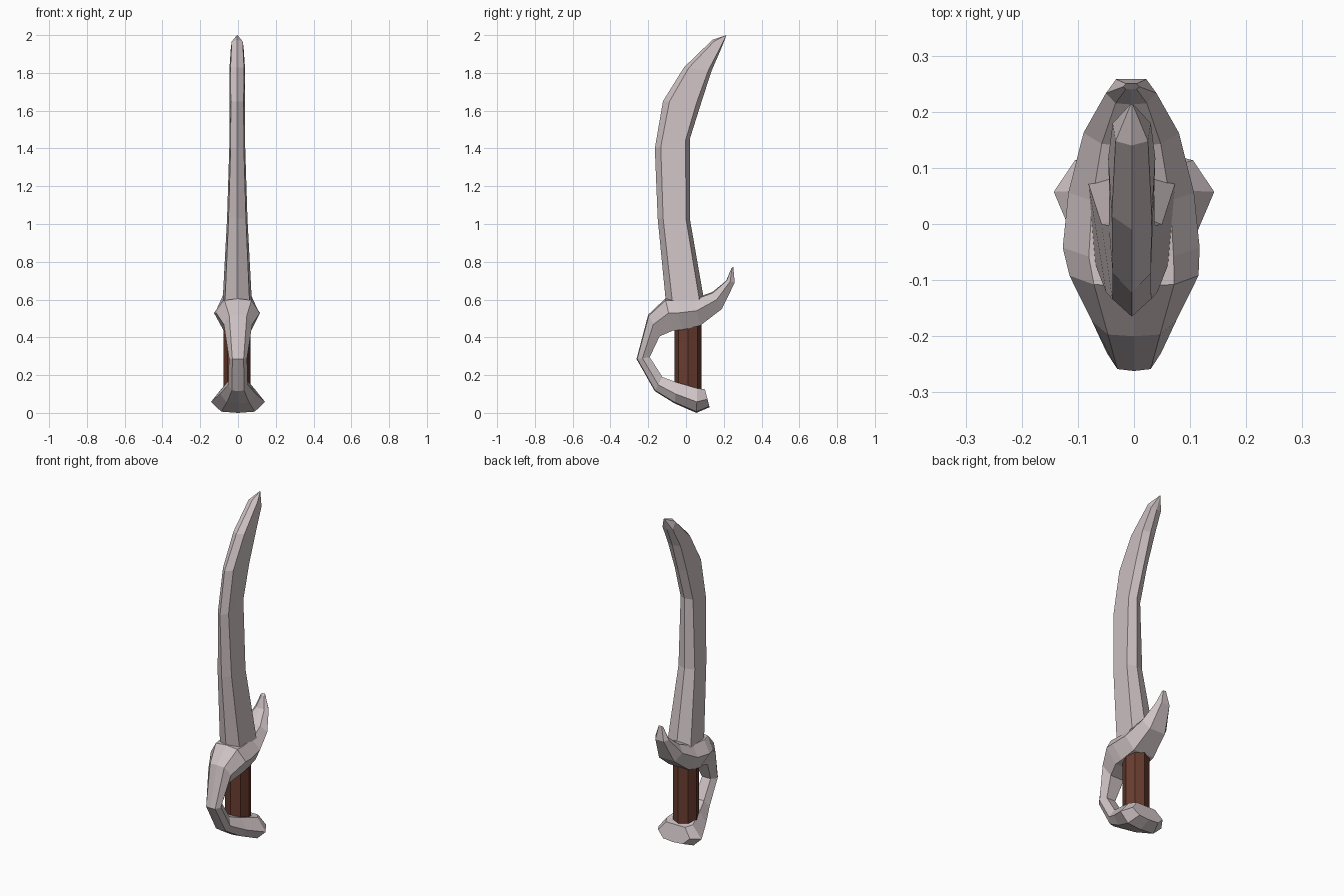
import bpy, bmesh, math
from mathutils import Vector

if "Cube" in bpy.data.objects:
    bpy.data.objects.remove(bpy.data.objects["Cube"])


def material(name, rgb):
    m = bpy.data.materials.new(name)
    m.diffuse_color = (*rgb, 1)
    m.use_nodes = True
    m.node_tree.nodes["Principled BSDF"].inputs["Base Color"].default_value = m.diffuse_color
    return m


steel = material("pale steel", (0.62, 0.54, 0.55))
wood = material("brown wood", (0.14, 0.046, 0.028))


def loft(name, rings, mat):
    """Skin a list of equal-sized point rings and cap both ends."""
    bm = bmesh.new()
    loops = [[bm.verts.new(p) for p in ring] for ring in rings]
    n = len(loops[0])
    for a, b in zip(loops, loops[1:]):
        for i in range(n):
            j = (i + 1) % n
            bm.faces.new((a[i], a[j], b[j], b[i]))
    bm.faces.new(loops[0])
    bm.faces.new(loops[-1])
    bmesh.ops.remove_doubles(bm, verts=bm.verts, dist=0.0005)
    bmesh.ops.recalc_face_normals(bm, faces=bm.faces)
    me = bpy.data.meshes.new(name)
    bm.to_mesh(me)
    bm.free()
    me.materials.append(mat)
    ob = bpy.data.objects.new(name, me)
    bpy.context.collection.objects.link(ob)
    return ob


def section(first, second, profile, width, cx=0.0):
    """Ring across the yz line first-second; profile holds (x share, position)."""
    a, b = Vector((cx, *first)), Vector((cx, *second))
    return [a.lerp(b, t) + Vector((s * width, 0, 0)) for s, t in profile]


# Curved blade: ridge at the front, bevelled back edge
blade_profile = [(0, 0), (0.85, 0.17), (1, 0.88), (0, 1), (-1, 0.88), (-0.85, 0.17)]
blade = [
    ((-0.105, 0.57), (0.095, 0.60), 0.077),
    ((-0.15, 1.03), (0.02, 1.03), 0.054),
    ((-0.165, 1.40), (0.02, 1.45), 0.041),
    ((-0.122, 1.65), (0.08, 1.64), 0.040),
    ((-0.01, 1.83), (0.135, 1.81), 0.042),
    ((0.14, 1.975), (0.185, 1.925), 0.034),
    ((0.213, 2.0), (0.214, 1.999), 0.002),
]
loft("blade", [section(a, b, blade_profile, w, -0.004) for a, b, w in blade], steel)

# Guard, hand bow and pommel as one swept piece: outer point, inner point, half width
guard_profile = [(0, 0), (0.62, 0.05), (1, 0.45), (0.6, 1),
                 (-0.6, 1), (-1, 0.45), (-0.62, 0.05)]
guard = [
    ((0.25, 0.775), (0.24, 0.765), 0.015),
    ((0.258, 0.69), (0.213, 0.70), 0.045),
    ((0.19, 0.55), (0.14, 0.64), 0.085),
    ((0.075, 0.462), (0.04, 0.605), 0.112),
    ((-0.02, 0.44), (-0.06, 0.602), 0.122),
]
# Past the grip the outside of the sweep is the front of the hand bow
bow = [
    ((-0.11, 0.605), (-0.07, 0.435), 0.115),
    ((-0.20, 0.52), (-0.14, 0.405), 0.075),
    ((-0.262, 0.285), (-0.192, 0.295), 0.048),
    ((-0.165, 0.115), (-0.125, 0.19), 0.052),
    ((-0.06, 0.05), (-0.05, 0.162), 0.095),
    ((0.055, 0.0), (0.06, 0.13), 0.143),
    ((0.125, 0.03), (0.10, 0.125), 0.105),
]
# Shared flipped profile keeps the vertex order continuous along the sweep
top_guard = [(b, a, w) for a, b, w in guard]
rings = [section(a, b, guard_profile, w, -0.005) for a, b, w in top_guard]
rings += [section(a, b, guard_profile, w) for a, b, w in bow]
loft("guard_and_pommel", rings, steel)

# Eight-sided wooden grip
grip = [[(0.072 * math.cos(k * math.pi / 4) - 0.006,
          0.072 * math.sin(k * math.pi / 4) + 0.01, z) for k in range(8)]
        for z in (0.10, 0.50)]
loft("grip", grip, wood)
